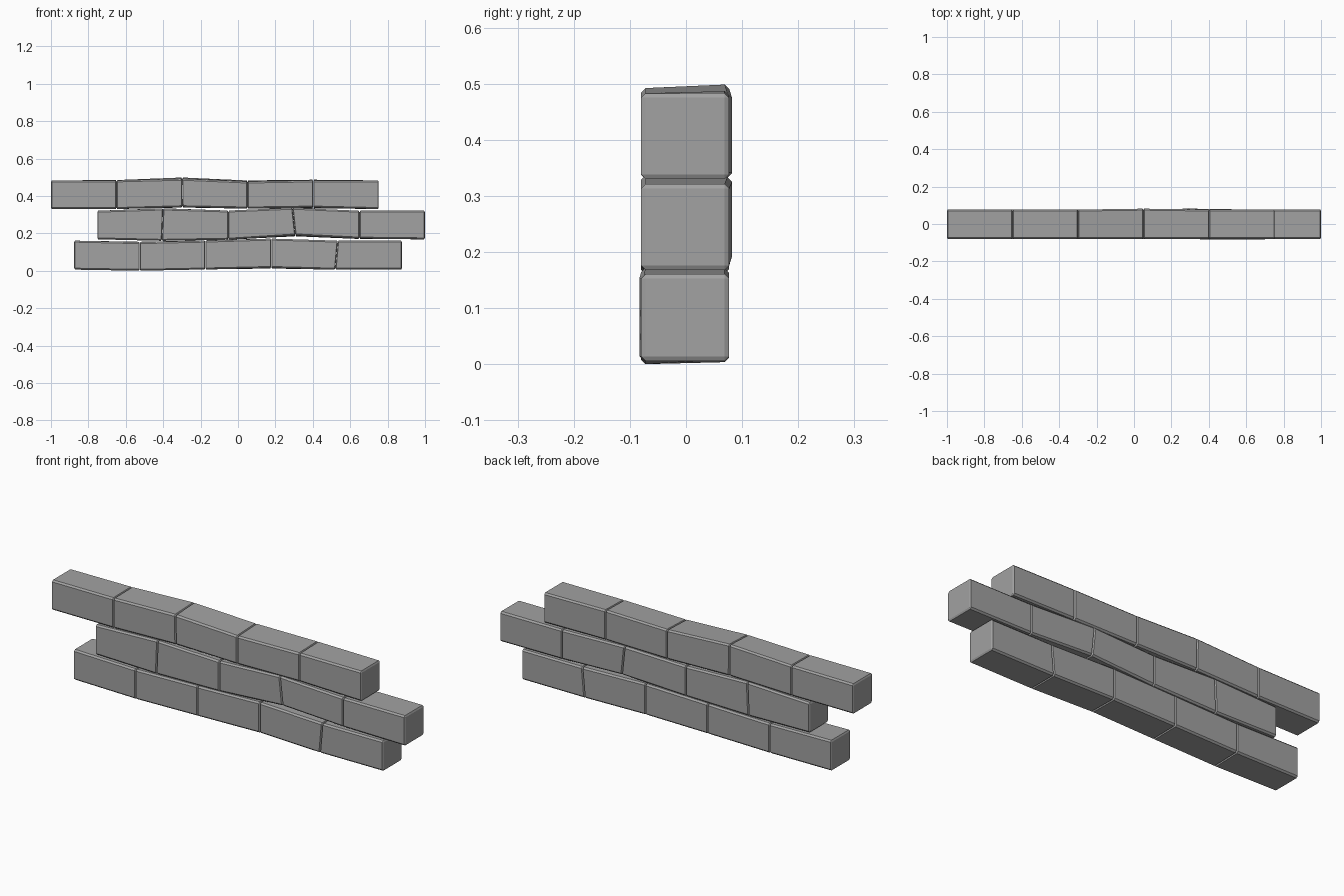
import bpy, bmesh

if "Cube" in bpy.data.objects:
    bpy.data.objects.remove(bpy.data.objects["Cube"])

FRONT, BACK = -0.080, 0.077
BEVEL, GAP, PITCH = 0.008, 0.0005, 0.3505
STRETCH = 2.0  # bevel in a stretched space so chamfers are narrower along x

stone = bpy.data.materials.new("stone")
stone.diffuse_color = (0.36, 0.36, 0.36, 1)
stone.use_nodes = True
stone.node_tree.nodes["Principled BSDF"].inputs["Base Color"].default_value = stone.diffuse_color

# Each course: name, left end, bottom z, top z, and how each inner joint is shifted:
# (dx top, dx bottom, dz top front, dz top back, dz bottom front, dz bottom back, dy front, dy back)
COURSES = [
    ("bottom", -0.876, 0.006, 0.161, [
        (0.000, 0.000, -0.008, -0.006, -0.006, -0.002, 0, 0),
        (0.000, 0.000, 0.000, 0.002, 0.001, 0.003, 0, 0),
        (0.002, 0.002, 0.011, 0.010, 0.009, 0.006, 0, 0),
        (0.008, -0.006, 0.000, 0.000, 0.000, 0.000, -0.003, 0)]),
    ("middle", -0.7525, 0.168, 0.321, [
        (0.002, -0.005, 0.012, 0.013, -0.008, -0.006, 0, 0),
        (0.000, 0.000, 0.001, 0.001, -0.002, 0.000, 0, 0),
        (-0.008, 0.008, 0.016, 0.012, 0.021, 0.016, 0, 0.005),
        (0.000, 0.000, 0.000, 0.000, 0.004, 0.002, 0, 0)]),
    ("top", -1.0, 0.330, 0.483, [
        (0.000, 0.000, 0.000, 0.002, 0.000, 0.000, 0, 0),
        (0.000, 0.002, 0.009, 0.016, 0.010, 0.008, 0, 0),
        (-0.001, -0.001, -0.006, 0.000, 0.003, 0.002, 0, 0.005),
        (0.000, 0.000, 0.000, 0.004, 0.008, 0.004, 0, 0)]),
]


def section(x, z0, z1, d):
    """Four corners of a brick end, running round the section."""
    xt, xb, tf, tb, bf, bb, yf, yb = d
    return [(x + xb, FRONT + yf, z0 + bf), (x + xb, BACK + yb, z0 + bb),
            (x + xt, BACK + yb, z1 + tb), (x + xt, FRONT + yf, z1 + tf)]


def brick(name, left, right):
    bm = bmesh.new()
    a = [bm.verts.new(((x + GAP) * STRETCH, y, z)) for x, y, z in left]
    b = [bm.verts.new(((x - GAP) * STRETCH, y, z)) for x, y, z in right]
    bm.faces.new(a)
    bm.faces.new(b[::-1])
    for i in range(4):
        j = (i + 1) % 4
        bm.faces.new((a[i], b[i], b[j], a[j]))
    bmesh.ops.recalc_face_normals(bm, faces=bm.faces)
    # worn-edge chamfer
    bmesh.ops.bevel(bm, geom=bm.edges[:], offset=BEVEL, offset_type='OFFSET',
                    segments=1, profile=0.5, affect='EDGES')
    bmesh.ops.scale(bm, vec=(1 / STRETCH, 1, 1), verts=bm.verts)
    mesh = bpy.data.meshes.new(name)
    bm.to_mesh(mesh)
    bm.free()
    mesh.materials.append(stone)
    bpy.context.collection.objects.link(bpy.data.objects.new(name, mesh))


# Three staggered courses of five bricks, sharing their warped joints
for course, x0, z0, z1, joints in COURSES:
    shifts = [(0,) * 8] + joints + [(0,) * 8]
    ends = [section(x0 + i * PITCH, z0, z1, d) for i, d in enumerate(shifts)]
    for i in range(5):
        brick(f"{course}_brick_{i + 1}", ends[i], ends[i + 1])
